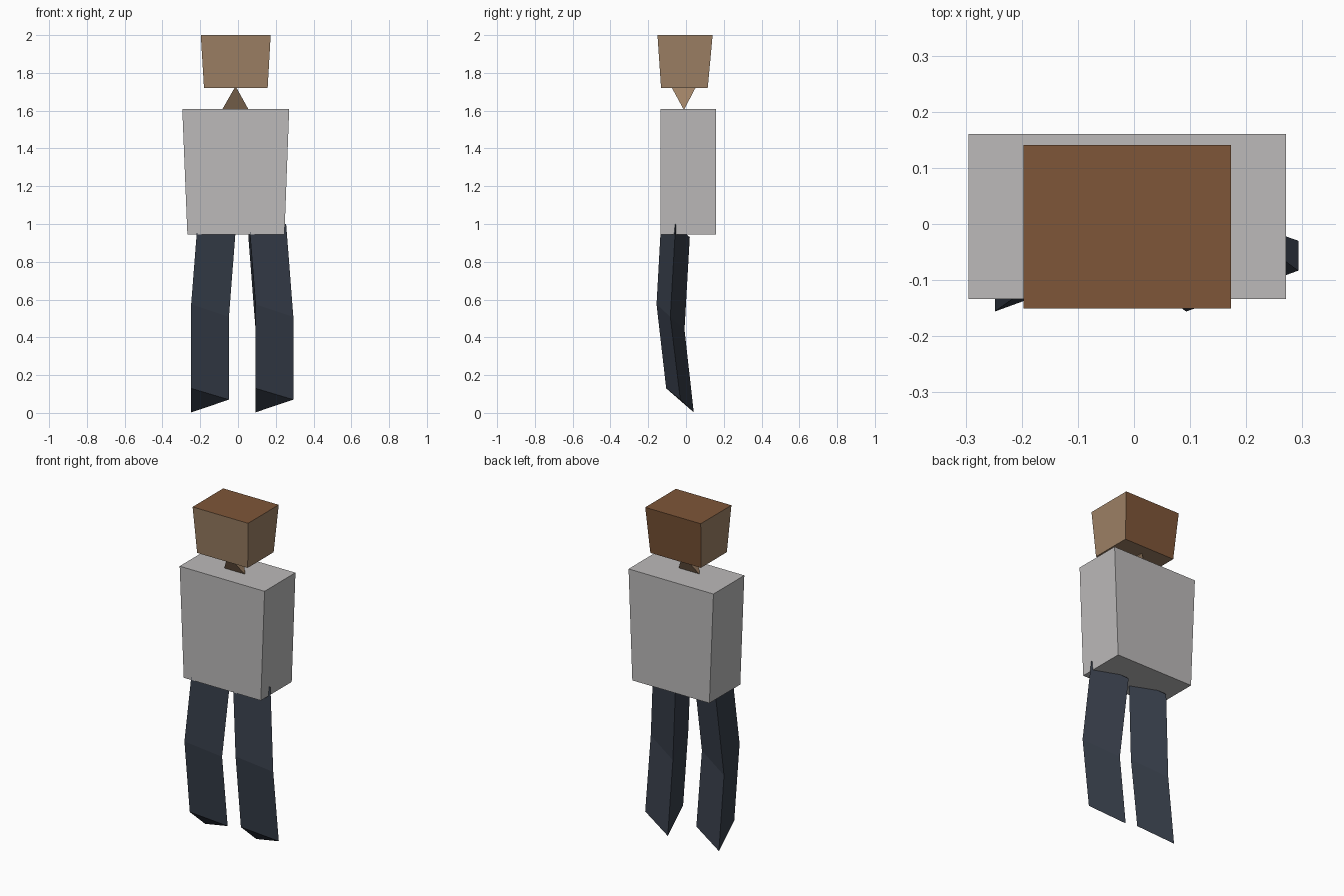
import bpy
import bmesh

cube = bpy.data.objects.get("Cube")
if cube:
    bpy.data.objects.remove(cube, do_unlink=True)


def material(name, rgb):
    """Flat colour given as 0-255 display values, stored linear."""
    linear = [((c / 255 + 0.055) / 1.055) ** 2.4 for c in rgb] + [1]
    mat = bpy.data.materials.new(name)
    mat.use_nodes = True
    mat.diffuse_color = linear
    bsdf = mat.node_tree.nodes["Principled BSDF"]
    bsdf.inputs["Base Color"].default_value = linear
    bsdf.inputs["Roughness"].default_value = 0.9
    return mat


skin = material("skin tan", (158, 129, 101))
hair = material("hair brown", (126, 86, 56))
shirt = material("shirt grey", (188, 186, 186))
trousers = material("trouser navy", (55, 62, 74))


def finish(bm, name, mats, rule=None):
    bmesh.ops.recalc_face_normals(bm, faces=bm.faces)
    bm.normal_update()
    if rule:
        for face in bm.faces:
            face.material_index = rule(face.normal)
    mesh = bpy.data.meshes.new(name)
    bm.to_mesh(mesh)
    bm.free()
    for mat in mats:
        mesh.materials.append(mat)
    obj = bpy.data.objects.new(name, mesh)
    bpy.context.collection.objects.link(obj)
    return obj


def loft(name, rings, mats, rule=None):
    """Skin a stack of matching rings and cap both ends."""
    bm = bmesh.new()
    loops = [[bm.verts.new(p) for p in ring] for ring in rings]
    n = len(loops[0])
    for low, high in zip(loops, loops[1:]):
        for i in range(n):
            j = (i + 1) % n
            bm.faces.new((low[i], low[j], high[j], high[i]))
    bm.faces.new(loops[0])
    bm.faces.new(loops[-1])
    return finish(bm, name, mats, rule)


def rect(x0, x1, y0, y1, z):
    return [(x0, y0, z), (x1, y0, z), (x1, y1, z), (x0, y1, z)]


# Head: flared block, hair on the top and back
loft("head",
     [rect(-0.18, 0.157, -0.132, 0.115, 1.72), rect(-0.197, 0.173, -0.151, 0.141, 2)],
     [skin, hair],
     lambda n: 1 if n.z > 0.5 or n.y > 0.5 else 0)

# Torso: block narrowing to the waist
loft("torso",
     [rect(-0.268, 0.246, -0.134, 0.16, 0.945), rect(-0.295, 0.271, -0.134, 0.16, 1.61)],
     [shirt])

# Neck: wedge with crossed top and bottom edges
bm = bmesh.new()
for p in [(-0.085, -0.011, 1.604), (0.057, -0.011, 1.604),
          (-0.013, -0.08, 1.73), (-0.013, 0.055, 1.73)]:
    bm.verts.new(p)
bmesh.ops.convex_hull(bm, input=bm.verts)
finish(bm, "neck", [skin])


# Legs: bent three-sided prisms, hips leaning inward
def leg(name, x, lean):
    def ring(shift, front, back, side):
        return [(x + shift, *front), (x + shift, *back), (x + shift + 0.2, *side)]
    return loft(name, [
        ring(0, (-0.105, 0.13), (0.041, 0.003), (-0.03, 0.07)),
        ring(0, (-0.156, 0.575), (-0.008, 0.44), (-0.083, 0.508)),
        ring(lean, (-0.129, 1.06), (0.02, 0.93), (-0.055, 0.998)),
    ], [trousers])


leg("right_leg", -0.248, 0.038)
leg("left_leg", 0.093, -0.038)
